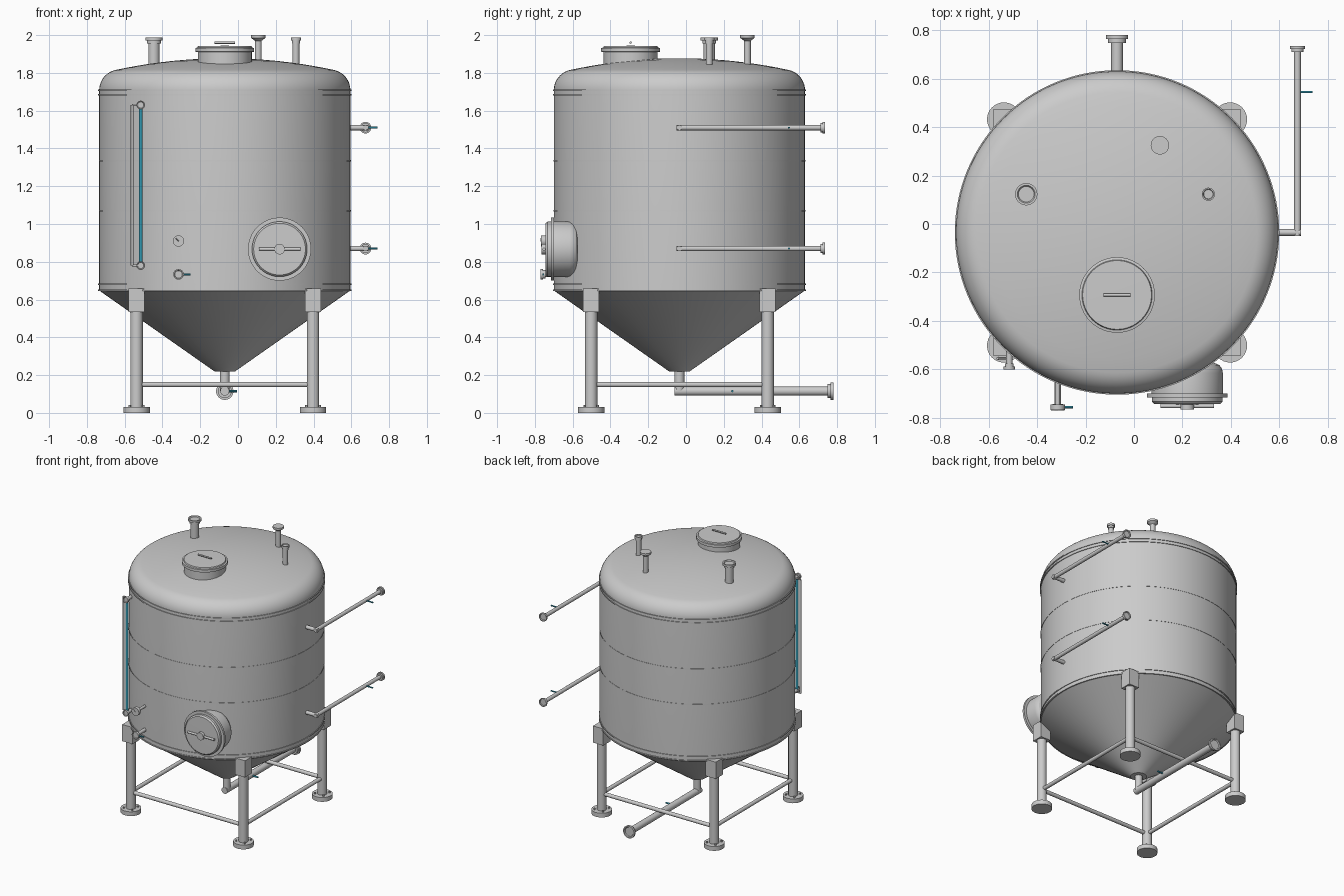
import bpy, bmesh, math
from mathutils import Vector

if "Cube" in bpy.data.objects:
    bpy.data.objects.remove(bpy.data.objects["Cube"])

CX, CY, R = -0.07, -0.035, 0.665   # tank axis and radius

teal = bpy.data.materials.new("teal")
teal.diffuse_color = (0.03, 0.30, 0.42, 1)
teal.use_nodes = True
teal.node_tree.nodes["Principled BSDF"].inputs["Base Color"].default_value = teal.diffuse_color


def lathe(name, profile, base=(0, 0, 0), axis=(0, 0, 1), seg=32, mat=None):
    """Spin (radius, height) points around an axis that starts at base."""
    bm = bmesh.new()
    rings = []
    for r, h in profile:
        if r < 1e-5:
            rings.append([bm.verts.new((0, 0, h))])
        else:
            rings.append([bm.verts.new((r * math.cos(2 * math.pi * i / seg),
                                        r * math.sin(2 * math.pi * i / seg), h)) for i in range(seg)])
    for a, b in zip(rings, rings[1:]):
        for i in range(seg):
            j = (i + 1) % seg
            if len(a) == 1:
                bm.faces.new((a[0], b[j], b[i]))
            elif len(b) == 1:
                bm.faces.new((a[i], a[j], b[0]))
            else:
                bm.faces.new((a[i], a[j], b[j], b[i]))
    bmesh.ops.recalc_face_normals(bm, faces=bm.faces)
    me = bpy.data.meshes.new(name)
    bm.to_mesh(me)
    bm.free()
    ob = bpy.data.objects.new(name, me)
    bpy.context.collection.objects.link(ob)
    ob.location = base
    ob.rotation_mode = 'QUATERNION'
    ob.rotation_quaternion = Vector(axis).to_track_quat('Z', 'Y')
    if mat:
        me.materials.append(mat)
    return ob


def rod(name, p, q, r, seg=24, mat=None):
    d = Vector(q) - Vector(p)
    n = d.length
    return lathe(name, [(0, 0), (r, 0), (r, n), (0, n)], p, d, seg, mat)


def flange(name, tip, axis, r, t=0.016):
    """Rimmed pipe end: a disc, a raised rim and a sunken bore, ending at tip."""
    lathe(name, [(0, -2 * t), (r * .8, -2 * t), (r * .8, -t), (r, -t), (r, 0), (r * .8, 0),
                 (r * .7, -t * .4), (0, -t * .4)], tip, axis)


def box(name, c, s):
    bpy.ops.mesh.primitive_cube_add(size=1, location=c)
    ob = bpy.context.object
    ob.name = name
    ob.scale = s


# tank shell: cone, cylinder, knuckle and shallow crown
prof = [(0, 0.22), (0.055, 0.22), (R, 0.648), (R, 1.708)]
k, a_end = 0.11, math.radians(77.6)
prof += [(R - k + k * math.cos(a_end * i / 10), 1.708 + k * math.sin(a_end * i / 10)) for i in range(1, 11)]
r1, z1 = prof[-1]
prof += [(r1 * (1 - i / 10), z1 + 0.062 * (1 - (1 - i / 10) ** 2)) for i in range(1, 11)]
lathe("tank_shell", prof, (CX, CY, 0), seg=128)

# weld seams
for i, z in enumerate((0.65, 0.68, 1.07, 1.336, 1.683, 1.707)):
    d = 0.002 if i in (2, 3) else 0.005
    lathe(f"weld_seam_{i}", [(R - .01, z - .004), (R + d, z - .004), (R + d, z + .004), (R - .01, z + .004)],
          (CX, CY, 0), seg=128)

# legs with feet, brackets, bolts and braces
H = 0.467
corners = [(CX + sx * H, CY + sy * H) for sx, sy in ((-1, -1), (1, -1), (1, 1), (-1, 1))]
for i, (x, y) in enumerate(corners):
    rod(f"leg_{i}", (x, y, 0.02), (x, y, 0.6), 0.033)
    rod(f"foot_{i}", (x, y, 0), (x, y, 0.032), 0.07, 32)
    box(f"leg_bracket_{i}", (x, y, 0.597), (0.085, 0.085, 0.125))
    for j in range(4):
        a = math.pi / 4 + j * math.pi / 2
        bx, by = x + 0.05 * math.cos(a), y + 0.05 * math.sin(a)
        rod(f"foot_bolt_{i}_{j}", (bx, by, 0.03), (bx, by, 0.042), 0.007, 6)
    x2, y2 = corners[(i + 1) % 4]
    rod(f"leg_brace_{i}", (x, y, 0.15), (x2, y2, 0.15), 0.014, 16)

# bottom outlet, running out to the back
rod("outlet_drop", (CX, CY, 0.24), (CX, CY, 0.115), 0.026)
rod("outlet_pipe", (CX, CY - 0.026, 0.115), (CX, 0.76, 0.115), 0.024)
flange("outlet_flange", (CX, 0.78, 0.115), (0, 1, 0), 0.046)
rod("outlet_lever", (CX, 0.245, 0.115), (CX + 0.065, 0.245, 0.115), 0.006, 12, teal)

# two side pipes on the right
for n, z in (("upper", 1.51), ("lower", 0.87)):
    rod(f"{n}_side_stub", (0.55, CY, z), (0.69, CY, z), 0.014)
    rod(f"{n}_side_pipe", (0.675, CY - 0.014, z), (0.675, 0.72, z), 0.014)
    flange(f"{n}_side_flange", (0.675, 0.735, z), (0, 1, 0), 0.031, 0.012)
    rod(f"{n}_side_lever", (0.675, 0.545, z), (0.738, 0.545, z), 0.005, 12, teal)

# top nozzles
for n, x, y, r, fr in (("large", -0.445, 0.123, 0.03, 0.046), ("small", 0.307, 0.123, 0.018, 0.027)):
    rod(f"{n}_top_nozzle", (x, y, 1.76), (x, y, 1.97), r)
    flange(f"{n}_top_flange", (x, y, 1.988), (0, 0, 1), fr)
lathe("vent_nozzle", [(0, 1.78), (0.018, 1.78), (0.018, 1.97), (0.034, 1.982), (0.038, 1.985),
                      (0.038, 2.0), (0, 2.0)], (0.107, 0.325, 0))

# top manway with lid and handle
lathe("top_manway", [(0, 1.78), (0.143, 1.78), (0.143, 1.91), (0.156, 1.912), (0.156, 1.932),
                     (0.145, 1.934), (0.142, 1.942), (0, 1.944)], (CX, -0.293, 0), seg=64)
rod("top_manway_handle", (CX - 0.055, -0.293, 1.96), (CX + 0.055, -0.293, 1.96), 0.006, 12)

# front manway: rounded neck, flange, lid, hub and bar
MX, MZ = 0.22, 0.867
lathe("front_manway_neck", [(0, 0.575), (0.115, 0.575), (0.133, 0.583), (0.143, 0.597), (0.147, 0.615), (0.147, 0.70),
                            (0.167, 0.70), (0.167, 0.716), (0, 0.716)], (MX, 0, MZ), (0, -1, 0), 64)
lathe("front_manway_lid", [(0, 0.71), (0.146, 0.71), (0.146, 0.733), (0.137, 0.743), (0, 0.745)],
      (MX, 0, MZ), (0, -1, 0), 64)
rod("front_manway_hub", (MX, -0.74, MZ), (MX, -0.765, MZ), 0.028)
rod("front_manway_bar", (MX - 0.11, -0.752, MZ), (MX + 0.11, -0.752, MZ), 0.008, 16)

# level gauge: sight tube, end fittings and guard rod
GX = -0.515
rod("sight_tube", (GX, -0.58, 0.78), (GX, -0.58, 1.63), 0.010, 16, teal)
rod("sight_guard_rod", (GX - 0.046, -0.555, 0.78), (GX - 0.046, -0.555, 1.63), 0.007, 16)
for n, z in (("lower", 0.78), ("upper", 1.63)):
    rod(f"{n}_gauge_pipe", (GX, -0.48, z), (GX, -0.59, z), 0.013)
    flange(f"{n}_gauge_fitting", (GX, -0.60, z), (0, -1, 0), 0.023, 0.012)
    rod(f"{n}_guard_link", (GX - 0.046, -0.555, z), (GX, -0.555, z), 0.005, 12)

# sample valve and dial on the front
VX = -0.315
rod("sample_pipe", (VX, -0.60, 0.733), (VX, -0.755, 0.733), 0.013)
flange("sample_flange", (VX, -0.77, 0.733), (0, -1, 0), 0.028, 0.013)
rod("sample_lever", (VX, -0.756, 0.733), (VX + 0.064, -0.756, 0.733), 0.005, 12, teal)
rod("dial_stem", (VX, -0.60, 0.91), (VX, -0.75, 0.91), 0.010)
rod("dial_body", (VX, -0.745, 0.91), (VX, -0.768, 0.91), 0.03)
rod("dial_needle", (VX, -0.769, 0.91), (VX - 0.014, -0.769, 0.924), 0.002, 8)

# smooth shading with sharp edges kept
bpy.ops.object.select_all(action='SELECT')
bpy.context.view_layer.objects.active = bpy.data.objects["tank_shell"]
bpy.ops.object.shade_smooth_by_angle(angle=math.radians(30))
